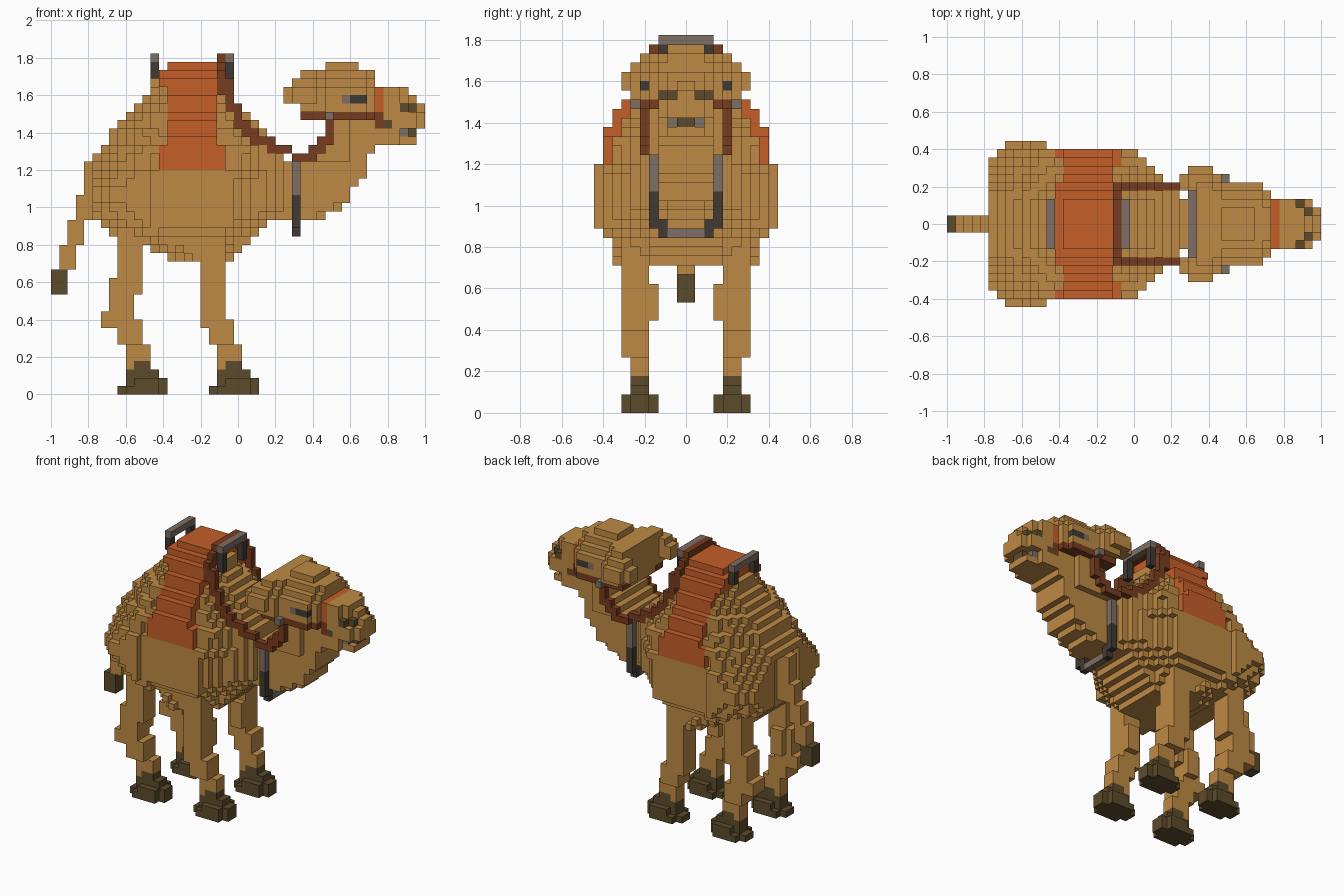
import bpy
import bmesh

if "Cube" in bpy.data.objects:
    bpy.data.objects.remove(bpy.data.objects["Cube"], do_unlink=True)

UNIT = 2 / 45          # edge of one block
COLOURS = {
    "tan_fur": (.515, .255, .058),
    "rust_cloth": (.56, .112, .022),
    "brown_leather": (.185, .045, .013),
    "grey_metal": (.205, .156, .128),
    "charcoal": (.051, .042, .034),
    "dark_hoof": (.108, .07, .024),
}
NAMES = list(COLOURS)
TAN, RUST, LEATHER, GREY, CHARCOAL, HOOF = NAMES


def make_material(name, rgb):
    material = bpy.data.materials.new(name)
    material.use_nodes = True
    material.diffuse_color = (*rgb, 1)
    shader = material.node_tree.nodes["Principled BSDF"]
    shader.inputs["Base Color"].default_value = (*rgb, 1)
    shader.inputs["Roughness"].default_value = .9
    return material


MATERIALS = [make_material(name, rgb) for name, rgb in COLOURS.items()]
cells = {}             # (i, j, k) -> (part, colour)


def block(part, colour, i_span, j_span, k_span, repaint=False):
    """Fill a box of blocks on both sides; repaint only recolours filled ones."""
    for i in range(*i_span):
        for k in range(*k_span):
            for j in range(*j_span):
                for side in (j, -1 - j):
                    key = (i, side, k)
                    if not repaint:
                        cells[key] = (part, colour)
                    elif key in cells:
                        cells[key] = (cells[key][0], colour)


def blend(knots, t):
    """Piecewise linear curve through (position, value) knots."""
    for (t0, v0), (t1, v1) in zip(knots, knots[1:]):
        if t <= t1:
            return v0 + (v1 - v0) * max(t - t0, 0) / (t1 - t0)
    return knots[-1][1]


# Body and hump: one rounded slab per level as (back, front, half width)
BELLY = [(14, 22, 8), (12, 23, 8), (8, 24, 8), (7, 25, 9), (6, 26, 10)]
BARREL = [(5, 27, 10)] + [(5, 28, 10)] * 5 + [(5, 28, 9)]
HUMP = [(5, 28, 9), (6, 28, 9), (7, 27, 8), (7, 26, 8), (8, 25, 7), (9, 24, 7),
        (10, 23, 6), (11, 22, 5), (12, 21, 5), (12, 21, 4), (13, 20, 4), (14, 20, 3)]
FULL_PLAN = [(0, .8), (.1, 1), (.29, 1), (.34, .9), (.72, .88), (.85, .62), (.93, .48), (1, .4)]
HUMP_PLAN = [(0, .4), (.1, .7), (.2, .9), (.28, 1), (.34, .92), (.78, .9), (.87, .62), (1, .4)]
for k, (back, front, half) in enumerate(BELLY + BARREL + HUMP, start=16):
    roundness = min(1, abs(k - 23.5) / 4.5)
    for i in range(back, front):
        t = (i + .5 - back) / (front - back)
        plan = blend(FULL_PLAN, t) * (1 - roundness) + blend(HUMP_PLAN, t) * roundness
        inner = 3 if i == 5 and k < 28 else 0      # cleft behind the haunches
        block("body", TAN, (i, i + 1), (inner, max(1, round(half * plan))), (k, k + 1))

# Tail
block("tail", TAN, (4, 6), (0, 1), (21, 28))
for step in range(3):
    block("tail", TAN, (1 + step, 3 + step), (0, 1), (15 + 3 * step, 18 + 3 * step))
block("tail_tuft", HOOF, (0, 2), (0, 1), (12, 15))

# Legs: shared hoof and shin, then separate upper legs
for leg, shift in (("hind_legs", 0), ("front_legs", 11)):
    def limb(first, last, j_span, k_span, colour=TAN):
        block(leg, colour, (first + shift, last + shift), j_span, k_span)
    limb(9, 13, (3, 7), (0, 1), HOOF)
    limb(8, 14, (4, 6), (0, 1), HOOF)
    limb(10, 13, (3, 7), (1, 2), HOOF)
    limb(9, 14, (4, 6), (1, 2), HOOF)
    limb(9, 13, (4, 6), (2, 3), HOOF)
    limb(9, 12, (4, 6), (3, 6))
    limb(10, 12, (4, 6), (3, 4), HOOF)
    limb(8, 11, (4, 7), (6, 9))
    limb(8, 10, (3, 4), (10, 14))
block("hind_legs", TAN, (6, 10), (4, 7), (8, 10))
block("hind_legs", TAN, (7, 10), (4, 7), (10, 14))
block("hind_legs", TAN, (8, 11), (4, 7), (12, 20))
block("front_legs", TAN, (18, 21), (4, 7), (8, 17))

# Neck: a curved ramp of slabs
NECK_BACK = [(27, 25), (28, 30), (31, 33), (32, 33)]
NECK_FRONT = [(21, 33), (22, 35), (23, 36), (25, 37), (27, 38), (29, 39)]
for k in range(21, 33):
    start, end = round(blend(NECK_BACK, k)), round(blend(NECK_FRONT, k))
    for i in range(start, end):
        half = 2 if k < 23 and i == end - 1 else 3 if k < 28 or i > 35 else 4
        block("neck", TAN, (i, i + 1), (0, half), (k, k + 1))

# Head: level spans limited by a taper toward the nose, domed above
HEAD = [(30, 39, 5), (30, 39, 6), (28, 39, 7), (28, 39, 7), (29, 39, 6), (30, 39, 5), (33, 37, 2)]
TAPER = [(28, 6), (29, 7), (31, 7), (32, 6), (33, 5), (37, 5), (38, 4)]
for k, (back, front, half) in enumerate(HEAD, start=33):
    for i in range(back, front):
        inner = 4 if i < 30 else 0
        width = min(half, round(blend(TAPER, i)) - max(0, k - 36))
        block("head", TAN, (i, i + 1), (inner, width), (k, k + 1))

# Muzzle, narrowing toward the nose and lips
block("muzzle", TAN, (38, 42), (0, 3), (30, 37))
block("muzzle", TAN, (42, 44), (0, 2), (30, 31))
block("muzzle", GREY, (42, 43), (0, 2), (31, 32))
block("muzzle", HOOF, (43, 44), (0, 1), (31, 32))
block("muzzle", TAN, (42, 44), (0, 3), (32, 34))
block("muzzle", TAN, (44, 45), (0, 2), (32, 34))
block("muzzle", TAN, (42, 43), (0, 2), (34, 37))
block("muzzle", TAN, (43, 44), (0, 1), (34, 36))
block("muzzle", TAN, (44, 45), (0, 1), (34, 35))
block("nostrils", HOOF, (42, 43), (2, 3), (34, 35))
block("nostrils", HOOF, (43, 44), (1, 2), (34, 35))

# Nose band and eyes
block("", RUST, (39, 40), (0, 3), (34, 37), True)
block("", GREY, (35, 36), (4, 5), (35, 36), True)
block("", CHARCOAL, (36, 38), (4, 5), (35, 36), True)

# Saddle cloth
CLOTH = [9, 9, 9, 9, 8, 8, 7, 6, 6, 5, 5, 4, 3]
for k, half in enumerate(CLOTH, start=27):
    spread = 1 if k < 30 else 0
    back = 13 if spread or k in (37, 38) else 14
    block("saddle_cloth", RUST, (back, 20 + spread), (0, half), (k, k + 1))

# Saddle handles
for i, low in ((12, 38), (21, 37)):
    block("saddle_handles", CHARCOAL, (i, i + 1), (2, 3), (low, 40))
    block("saddle_handles", GREY, (i, i + 1), (0, 3), (40, 41))

# Leather arch and reins
block("reins", LEATHER, (20, 21), (0, 3), (40, 41))
block("reins", LEATHER, (20, 21), (3, 4), (38, 40))
REINS = [(20, 36, 39), (21, 34, 38), (22, 32, 35), (23, 31, 33), (24, 30, 32), (25, 30, 31),
         (26, 29, 31), (27, 29, 30), (28, 29, 30), (29, 28, 29), (30, 28, 29), (31, 28, 30),
         (32, 29, 31), (33, 30, 34)]
for i, low, high in REINS:
    block("reins", LEATHER, (i, i + 1), (4, 5), (low, high))

# Bridle
block("", LEATHER, (30, 39), (3, 5), (33, 34), True)
block("", LEATHER, (39, 40), (2, 3), (32, 34), True)
block("", HOOF, (40, 41), (2, 3), (32, 33), True)
block("bridle", GREY, (33, 34), (5, 6), (33, 34))

# Hanging neck ring
block("neck_ring", GREY, (29, 30), (0, 4), (27, 28))
block("neck_ring", GREY, (29, 30), (3, 4), (24, 28))
block("neck_ring", CHARCOAL, (29, 30), (3, 4), (20, 24))
block("neck_ring", CHARCOAL, (29, 30), (2, 3), (19, 21))
block("neck_ring", GREY, (29, 30), (0, 2), (19, 20))


def build(part):
    """Skin the exposed sides of one part's blocks."""
    bm = bmesh.new()
    verts = {}

    def vertex(point):
        if point not in verts:
            i, j, k = point
            verts[point] = bm.verts.new((i * UNIT - 1, j * UNIT, k * UNIT))
        return verts[point]

    for cell, (owner, colour) in cells.items():
        if owner != part:
            continue
        for axis in range(3):
            u, v = (axis + 1) % 3, (axis + 2) % 3
            for side in (0, 1):
                other = list(cell)
                other[axis] += 2 * side - 1
                if tuple(other) in cells:
                    continue
                loop = []
                for du, dv in ((0, 0), (1, 0), (1, 1), (0, 1)):
                    corner = list(cell)
                    corner[axis] += side
                    corner[u] += du
                    corner[v] += dv
                    loop.append(vertex(tuple(corner)))
                face = bm.faces.new(loop if side else loop[::-1])
                face.material_index = NAMES.index(colour)
    mesh = bpy.data.meshes.new(part)
    bm.to_mesh(mesh)
    bm.free()
    for material in MATERIALS:
        mesh.materials.append(material)
    bpy.context.collection.objects.link(bpy.data.objects.new(part, mesh))


for part in sorted({owner for owner, colour in cells.values()}):
    build(part)
